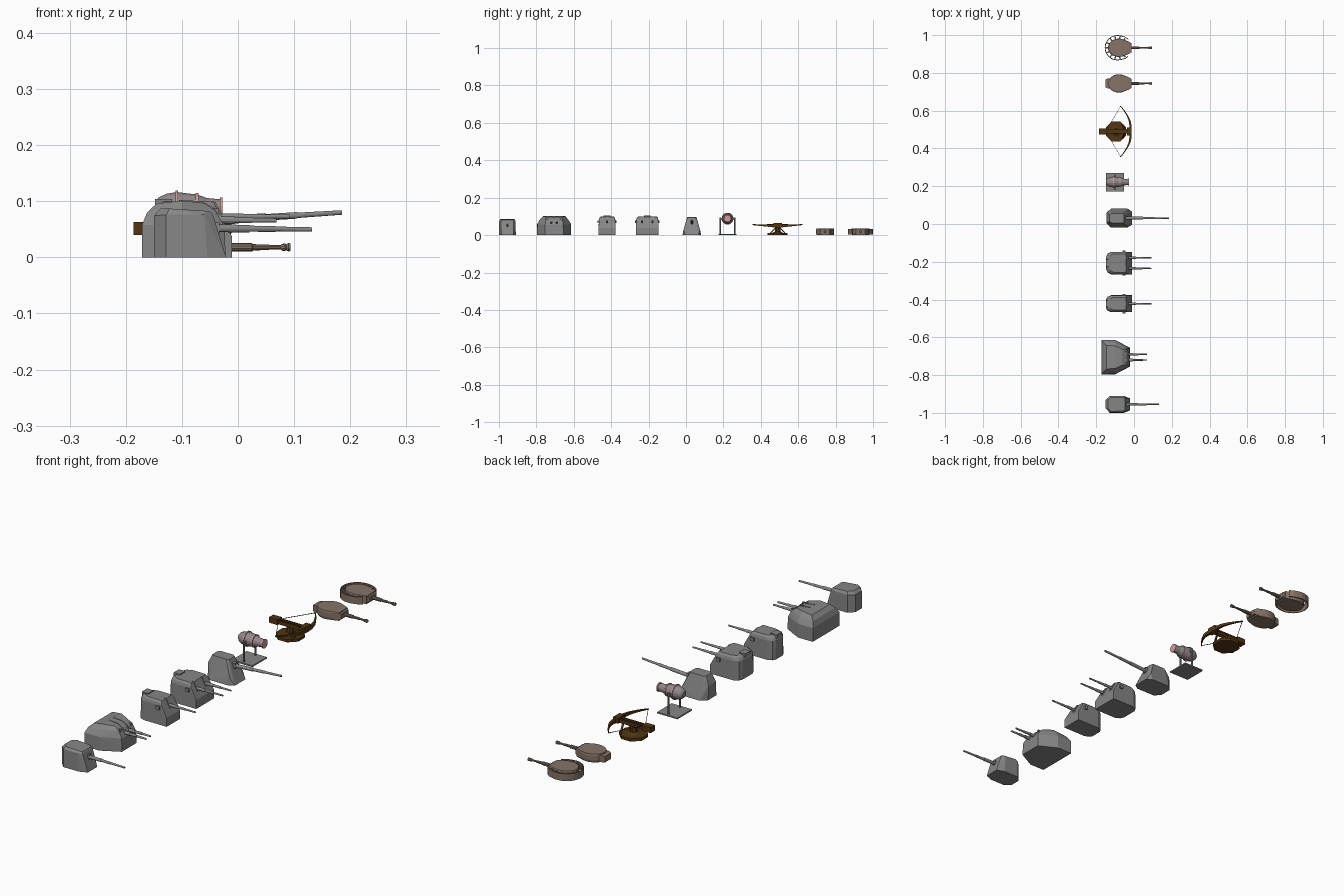
import bpy, bmesh
from math import sin, cos, pi, radians

if "Cube" in bpy.data.objects:
    bpy.data.objects.remove(bpy.data.objects["Cube"])


def material(name, rgb):
    m = bpy.data.materials.new(name)
    m.diffuse_color = (*rgb, 1)
    m.use_nodes = True
    m.node_tree.nodes["Principled BSDF"].inputs["Base Color"].default_value = m.diffuse_color
    return m


GREY = material("dark_grey_paint", (0.24, 0.24, 0.24))
LAMP = material("lamp_grey", (0.29, 0.25, 0.26))
ARMOUR = material("tan_armour", (0.235, 0.175, 0.135))
WOOD = material("dark_wood", (0.085, 0.036, 0.006))
PINK = material("pink_band", (0.65, 0.33, 0.31))


def finish(name, bm, mat):
    bmesh.ops.recalc_face_normals(bm, faces=bm.faces)
    me = bpy.data.meshes.new(name)
    bm.to_mesh(me)
    bm.free()
    ob = bpy.data.objects.new(name, me)
    bpy.context.collection.objects.link(ob)
    me.materials.append(mat)
    return ob


def hull(name, cy, pts, mat=GREY):
    """Convex faceted shell from (x, half width, z) points, mirrored about y = cy."""
    bm = bmesh.new()
    for x, w, z in pts:
        for s in (-1, 1):
            bm.verts.new((x, cy + s * w, z))
    bmesh.ops.remove_doubles(bm, verts=bm.verts, dist=1e-5)
    r = bmesh.ops.convex_hull(bm, input=bm.verts)
    junk = [v for v in r["geom_interior"] if isinstance(v, bmesh.types.BMVert)]
    bmesh.ops.delete(bm, geom=junk, context='VERTS')
    bmesh.ops.dissolve_limit(bm, angle_limit=radians(2), verts=bm.verts, edges=bm.edges)
    return finish(name, bm, mat)


def box(name, x0, x1, cy, w, z0, z1, mat=GREY):
    return hull(name, cy, [(x, w, z) for x in (x0, x1) for z in (z0, z1)], mat)


def tube(name, cy, rings, n=12, mat=GREY, axis='x'):
    """Rings of (position along x, z centre, radius), or (z, x centre, radius) when upright."""
    bm = bmesh.new()
    loops = []
    for p, c, r in rings:
        ring = []
        for i in range(n):
            a = 2 * pi * (i + 0.5) / n
            u, v = r * cos(a), r * sin(a)
            ring.append(bm.verts.new((p, cy + u, c + v) if axis == 'x' else (c + v, cy + u, p)))
        loops.append(ring)
    for A, B in zip(loops, loops[1:]):
        for i in range(n):
            bm.faces.new((A[i], A[(i + 1) % n], B[(i + 1) % n], B[i]))
    bm.faces.new(loops[0])
    bm.faces.new(loops[-1])
    return finish(name, bm, mat)


def strip(name, path, mat=GREY):
    """Sweep of rectangular sections (x, y, z, half x, half z)."""
    bm = bmesh.new()
    L = [[bm.verts.new((x + i * hx, y, z + j * hz)) for i, j in ((-1, -1), (1, -1), (1, 1), (-1, 1))]
         for x, y, z, hx, hz in path]
    for A, B in zip(L, L[1:]):
        for i in range(4):
            bm.faces.new((A[i], A[(i + 1) % 4], B[(i + 1) % 4], B[i]))
    bm.faces.new(L[0])
    bm.faces.new(L[-1])
    return finish(name, bm, mat)


def gun(name, y, x0, x1, z0, z1, r):
    xs, rs = (0, .42, .42, .66, .66, 1), (1.4, 1.4, 1.1, 1.1, .9, .75)
    tube(name, y, [(x0 + (x1 - x0) * t, z0 + (z1 - z0) * t, r * k) for t, k in zip(xs, rs)])


# Small faceted gun house
Y = -0.955
hull("small_gunhouse", Y, [
    (-.15, .022, 0), (-.128, .045, 0), (-.055, .045, 0), (-.021, .032, 0),
    (-.15, .021, .074), (-.128, .044, .076), (-.06, .044, .076), (-.044, .034, .074),
    (-.138, .02, .087), (-.122, .037, .087), (-.058, .035, .083), (-.048, .03, .081)])
box("small_gun_mantlet", -.05, -.033, Y, .008, .042, .062)
gun("small_gun_barrel", Y, -.06, .132, .052, .05, .005)

# Large twin gun house, wide at the rear
Y = -0.705
hull("large_gunhouse", Y, [
    (-.171, .091, 0), (-.10, .091, 0), (-.022, .05, 0),
    (-.171, .091, .058), (-.10, .09, .058), (-.024, .048, .055),
    (-.162, .077, .08), (-.10, .076, .083), (-.04, .045, .083),
    (-.145, .062, .096), (-.10, .06, .101), (-.06, .042, .097)])
for s in (-1, 1):
    y = Y + s * .015
    hull("large_gun_slot_cover", y, [(-.105, .004, .095), (-.105, .004, .1025), (-.065, .004, .1),
                                     (-.038, .004, .086), (-.022, .004, .062), (-.04, .004, .055)])
    gun("large_gun_barrel", y, -.06, .069, .067, .066, .005)
    box("large_gun_side_port", -.05, -.034, Y + s * .036, .004, .078, .087)

# Single and twin gun houses with rounded rear
for label, Y, w, guns in (("single", -.422, .045, (0,)), ("twin", -.207, .06, (-.028, .028))):
    hull(label + "_gunhouse", Y, [p for z, k, back in ((0, 0, 0), (.082, .001, 0), (.093, .004, .005), (.1, .011, .013))
                                  for p in ((-.147 + back, w * .55 - k, z), (-.14 + back, w * .82 - k, z),
                                            (-.12 + back, w - k, z), (-.05, w - k, z))]
         + [(-.011, w, 0), (-.011, w, .038), (-.037, w - .002, .085), (-.043, w - .011, .098)])
    box(label + "_rear_hood", -.148, -.118, Y, .018, .088, .104)
    for s in (-1, 1):
        box(label + "_sight_port", -.06, -.044, Y + s * w, .006, .064, .079)
    for g in guns:
        hull(label + "_gun_slot", Y + g, [(-.05, .007, .1), (-.04, .007, .099), (-.021, .007, .06), (-.03, .007, .055)])
        gun(label + "_gun_barrel", Y + g, -.05, .093, .072, .073, .0045)

# Sloped gun shield with the long barrel
Y = 0.031
hull("sloped_gunhouse", Y, [
    (-.146, .028, 0), (-.122, .05, 0), (-.035, .05, 0), (-.011, .035, 0),
    (-.146, .025, .06), (-.122, .04, .04), (-.03, .044, .03),
    (-.13, .018, .096), (-.118, .025, .096), (-.06, .025, .096), (-.052, .018, .094)])
box("long_gun_mantlet", -.06, -.03, Y, .008, .054, .078)
gun("long_gun_barrel", Y, -.05, .185, .065, .08, .0055)

# Searchlight on a forked stand
Y, Z = 0.222, 0.088
box("lamp_base_plate", -.149, -.053, Y, .049, 0, .006)
tube("lamp_body", Y, [(-.148, Z, .012), (-.14, Z, .02), (-.127, Z, .026), (-.109, Z, .029),
                      (-.073, Z, .0245), (-.055, Z, .018), (-.028, Z, .0155)], 16, LAMP)
for x, r in ((-.109, .032), (-.073, .027), (-.03, .019)):
    tube("lamp_band", Y, [(x - .0025, Z, r), (x + .0025, Z, r)], 16, PINK)
for s in (-1, 1):
    tube("lamp_post", Y + s * .038, [(0, -.1, .004), (Z + .006, -.1, .004)], 8, axis='z')
    box("lamp_pivot", -.104, -.096, Y + s * .033, .008, Z - .004, Z + .004)

# Ballista: turntable, pedestal, stock
Y = 0.49
tube("ballista_turntable", Y, [(0, -.095, .058), (.012, -.095, .058)], 8, WOOD, 'z')
tube("ballista_pedestal", Y, [(.012, -.095, .03), (.02, -.095, .016), (.045, -.095, .014)], 8, WOOD, 'z')
box("ballista_stock", -.186, -.015, Y, .01, .042, .053, WOOD)
for s in (-1, 1):
    box("ballista_rail", -.186, -.015, Y + s * .009, .003, .053, .059, WOOD)
    strip("ballista_brace", [(-.05, Y + s * .006, .044, .004, .004), (-.06, Y + s * .04, .01, .004, .004)], WOOD)
    # string from bow tip back to the trigger
    strip("bow_string", [(-.071, Y + s * .133, .056, .001, .001), (-.15, Y, .058, .001, .001)], WOOD)
box("ballista_rear_block", -.186, -.145, Y, .015, .04, .063, WOOD)
box("ballista_front_block", -.036, -.012, Y, .022, .043, .066, WOOD)
arm = [(-.02, 0), (-.018, .03), (-.024, .06), (-.036, .085), (-.052, .11), (-.071, .134)]
sections = [(x, y, .048 + .06 * y, .007 - .035 * y, .009 - .05 * y) for x, y in arm]
for s in (-1, 1):
    strip("bow_arm", [(x, Y + s * y, z, a, b) for x, y, z, a, b in sections], WOOD)


# Two tank turrets
def tank_turret(label, Y):
    cx, pts = -.08, []
    for i in range(13):
        a = radians(40) + radians(140) * i / 12
        for r, z in ((.047, 0), (.05, .01), (.05, .03), (.048, .036)):
            pts.append((min(cx + r * cos(a) * 1.15, -.026), r * sin(a) * .97, z))
    pts += [(-.022, .03, 0), (-.022, .03, .034)]
    hull(label + "_turret", Y, pts, ARMOUR)
    hull(label + "_mantlet", Y, [(-.03, .034, .004), (-.03, .034, .033), (-.014, .024, .007), (-.014, .024, .029)], ARMOUR)
    m = .018
    tube(label + "_barrel", Y, [(-.015, m, .0075), (.025, m, .0075), (.027, m, .0055), (.055, m, .005), (.055, m, .004),
                                (.076, m, .004), (.078, m, .006), (.084, m, .007), (.086, m, .005), (.09, m, .008), (.094, m, .006)],
         10, ARMOUR)


tank_turret("plain", 0.744)
hull("plain_bustle", 0.744, [(-.151, .02, .004), (-.151, .02, .03), (-.143, .025, .004), (-.143, .025, .032),
                             (-.11, .028, .004), (-.11, .028, .034)], ARMOUR)
tank_turret("skirted", 0.933)

# Spaced skirt armour around the second turret, flared at the front, on short brackets
N, CX, Y = 18, -.088, 0.933
bm = bmesh.new()
prev = None
for i in range(N + 1):
    a = radians(38 + 284 * i / N)
    R = .067 * (1 + .25 * max(0, cos(a) - .3))
    q = [bm.verts.new((CX + r * cos(a), Y + r * sin(a), z)) for r, z in ((R - .004, .003), (R, .003), (R, .034), (R - .004, .034))]
    if prev:
        for k in range(4):
            bm.faces.new((prev[k], prev[(k + 1) % 4], q[(k + 1) % 4], q[k]))
    if i in (0, N):
        bm.faces.new(q)
    prev = q
finish("skirt_armour", bm, ARMOUR)
for i in range(11):
    a = radians(50 + 260 * i / 10)
    bm = bmesh.new()
    bmesh.ops.create_cube(bm, size=1)
    ob = finish("skirt_bracket", bm, ARMOUR)
    ob.scale = (.02, .007, .006)
    ob.rotation_euler = (0, 0, a)
    ob.location = (CX + .055 * cos(a), Y + .055 * sin(a), .028)
